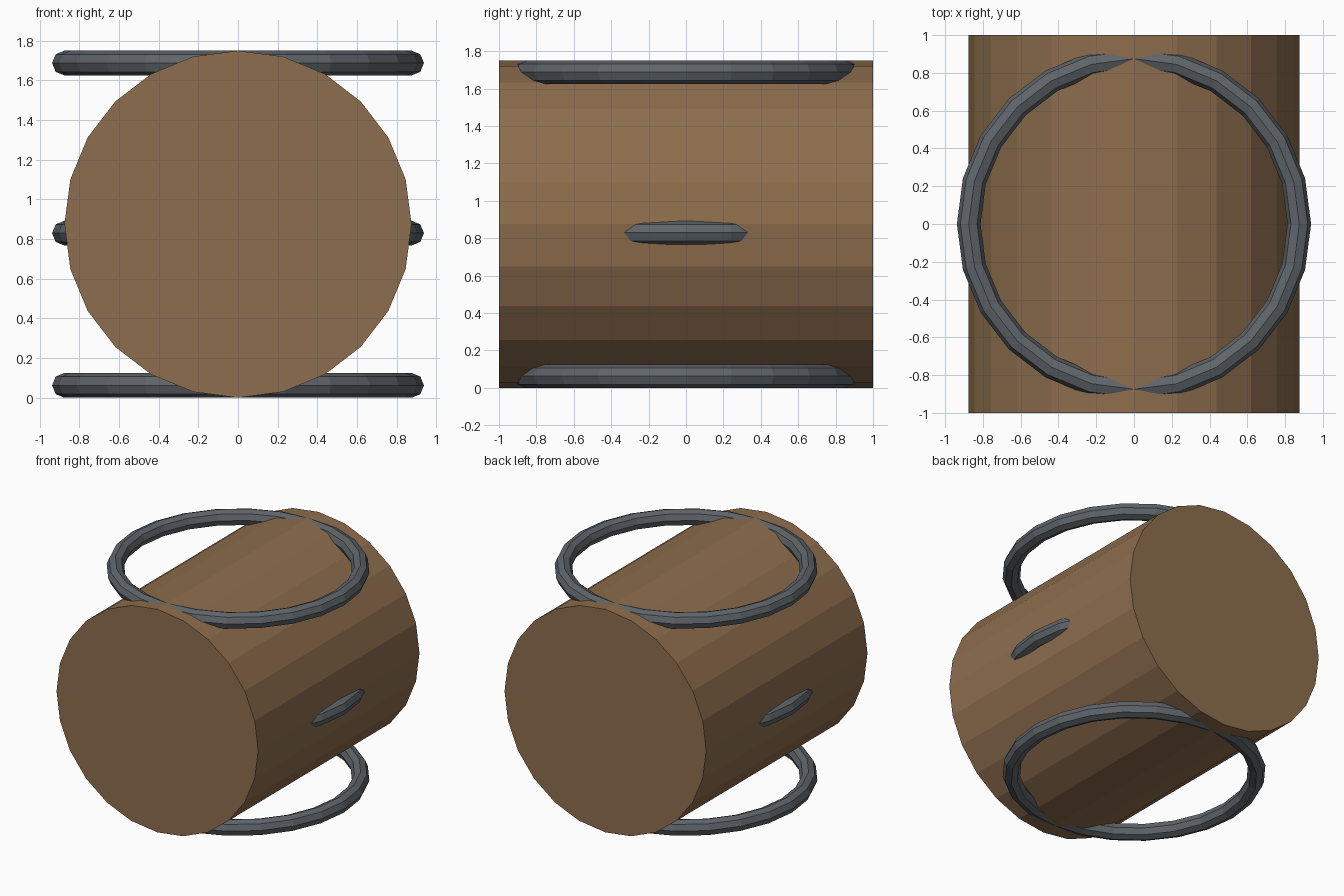
import bpy
from math import radians

if "Cube" in bpy.data.objects:
    bpy.data.objects.remove(bpy.data.objects["Cube"])

R, TUBE = 0.875, 0.0625


def material(name, color):
    m = bpy.data.materials.new(name)
    m.diffuse_color = (*color, 1)
    m.use_nodes = True
    m.node_tree.nodes["Principled BSDF"].inputs["Base Color"].default_value = m.diffuse_color
    return m


wood = material("wood", (0.27, 0.155, 0.075))
iron = material("iron", (0.115, 0.13, 0.145))

# Barrel body lying along y
bpy.ops.mesh.primitive_cylinder_add(vertices=24, radius=R, depth=2,
                                    location=(0, 0, R),
                                    rotation=(radians(90), 0, 0))
body = bpy.context.object
body.name = "barrel_body"
body.data.materials.append(wood)

# Horizontal hoops, partly sunk in the body
for name, z in (("bottom_hoop", TUBE), ("middle_hoop", 0.83),
                ("top_hoop", 2 * R - TUBE)):
    bpy.ops.mesh.primitive_torus_add(major_segments=24, minor_segments=8,
                                     major_radius=R, minor_radius=TUBE,
                                     location=(0, 0, z))
    hoop = bpy.context.object
    hoop.name = name
    hoop.data.materials.append(iron)
    hoop.data.shade_flat()
